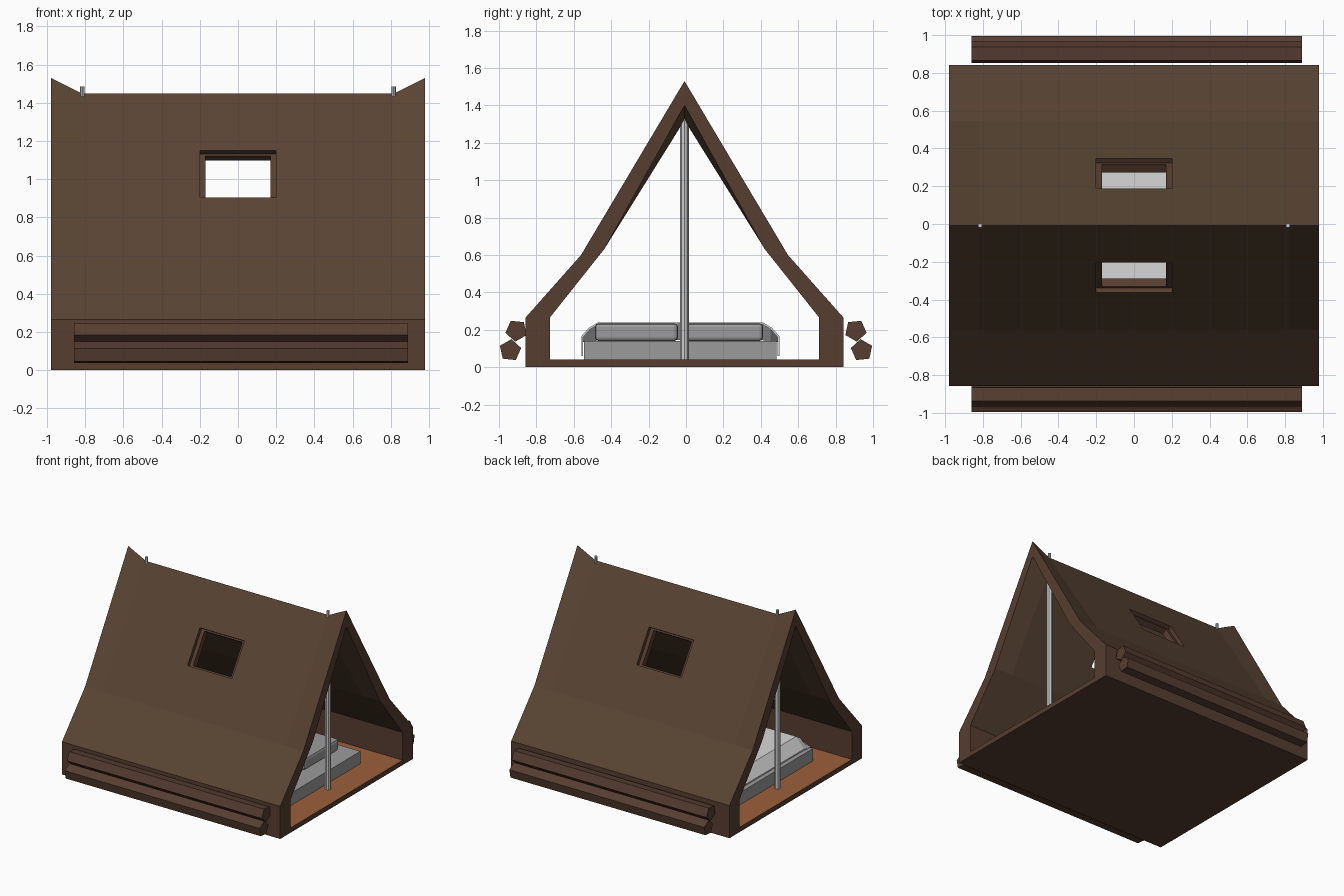
import bpy, bmesh, math
from mathutils import Matrix, Vector

if "Cube" in bpy.data.objects:
    bpy.data.objects.remove(bpy.data.objects["Cube"])

Y0 = -0.008          # centre line of the shelter
BED_Y = -0.03        # centre line of the bed


def mat(name, r, g, b):
    m = bpy.data.materials.new(name)
    m.diffuse_color = (r, g, b, 1)
    m.use_nodes = True
    m.node_tree.nodes["Principled BSDF"].inputs["Base Color"].default_value = m.diffuse_color
    return m


ROOF = mat("roof brown", 0.098, 0.057, 0.033)
WOOD = mat("wood brown", 0.094, 0.047, 0.030)
FLOOR = mat("floor orange brown", 0.34, 0.115, 0.046)
STEEL = mat("pole grey", 0.60, 0.60, 0.60)
SHEET = mat("blanket white", 0.68, 0.68, 0.68)
MATTRESS = mat("mattress grey", 0.33, 0.33, 0.33)


def add(name, bm, *mats):
    bmesh.ops.recalc_face_normals(bm, faces=bm.faces)
    me = bpy.data.meshes.new(name)
    bm.to_mesh(me)
    bm.free()
    for m in mats:
        me.materials.append(m)
    ob = bpy.data.objects.new(name, me)
    bpy.context.collection.objects.link(ob)
    return ob


def loft(name, rings, *mats):
    """Closed skin through a list of (x, [(y, z), ...]) sections."""
    bm = bmesh.new()
    loops = [[bm.verts.new((x, y, z)) for y, z in pts] for x, pts in rings]
    n = len(loops[0])
    for a, b in zip(loops, loops[1:]):
        for i in range(n):
            j = (i + 1) % n
            bm.faces.new((a[i], a[j], b[j], b[i]))
    bm.faces.new(loops[0])
    bm.faces.new(loops[-1])
    return add(name, bm, *mats)


def box(name, lo, hi, *mats, bevel=0):
    lo, hi = Vector(lo), Vector(hi)
    bm = bmesh.new()
    bmesh.ops.create_cube(bm, size=1, matrix=Matrix.Translation((lo + hi) / 2)
                          @ Matrix.Diagonal((*(hi - lo), 1)))
    if bevel:
        bmesh.ops.bevel(bm, geom=bm.edges[:], offset=bevel, segments=2,
                        profile=0.5, affect='EDGES')
    return add(name, bm, *mats)


def arch(half_outer, half_inner, yc):
    """Mirror half profiles (foot to top) into a closed arch."""
    def both(h):
        left = [(-y, z) for y, z in reversed(h) if y > 0]
        return h + left
    pts = both(half_outer) + both(half_inner)[::-1]
    return [(y + yc, z) for y, z in pts]


# Roof and walls: one arch section, apex rises at both ends
def section(top):
    return arch([(0.85, 0), (0.85, 0.265), (0.553, 0.6), (0, top)],
                [(0.72, 0), (0.72, 0.265), (0.43, 0.63), (0, top - 0.13)], Y0)


shell = loft("roof_shell", [(-0.98, section(1.53)), (-0.82, section(1.45)),
                            (0.82, section(1.45)), (0.98, section(1.53))], ROOF, WOOD)

# Stepped window openings in both slopes
for s in (-1, 1):
    for w, d, h in ((0.4, 0.06, 0.293), (0.34, 0.3, 0.268)):
        bm = bmesh.new()
        bmesh.ops.create_cube(bm, size=1, matrix=Matrix.Translation((0, s * 0.276 + Y0, 1.027))
                              @ Matrix.Rotation(s * 0.578, 4, 'X')
                              @ Matrix.Diagonal((w, d, h, 1)))
        cutter = add("window_cutter", bm)
        cutter.hide_render = True
        mod = shell.modifiers.new("window", 'BOOLEAN')
        mod.object = cutter
        mod.operation = 'DIFFERENCE'
        mod.solver = 'EXACT'
        bpy.context.view_layer.objects.active = shell
        bpy.ops.object.modifier_apply(modifier=mod.name)
        bpy.data.objects.remove(cutter)

# End rims, low side walls and window reveals are wood, slopes are roof
for p in shell.data.polygons:
    rim = abs(p.normal.x) > 0.9
    low = p.center.z < 0.27
    window = abs(p.center.x) < 0.21 and 0.85 < p.center.z < 1.18 and p.area < 0.06
    p.material_index = 1 if rim or low or window else 0

# Floor slab with a lighter top
floor = box("floor", (-0.98, -0.85 + Y0, 0), (0.98, 0.85 + Y0, 0.04), WOOD, FLOOR)
for p in floor.data.polygons:
    p.material_index = 1 if p.normal.z > 0.5 else 0

# Poles with a thinner pin through the ridge
for side, x in (("left", -0.815), ("right", 0.815)):
    for part, r, z0, z1 in (("pole", 0.023, 0.04, 1.36), ("pole_pin", 0.012, 1.36, 1.485)):
        bm = bmesh.new()
        bmesh.ops.create_cone(bm, cap_ends=True, segments=8, radius1=r, radius2=r,
                              depth=z1 - z0, matrix=Matrix.Translation((x, Y0, (z0 + z1) / 2)))
        add(f"{side}_{part}", bm, STEEL)

# Five-sided logs stacked along both sides
for side, s in (("front", -1), ("back", 1)):
    for level, y, z, turn in (("upper", 0.907, 0.196, -90), ("lower", 0.940, 0.090, 90)):
        ring = []
        for k in range(5):
            a = math.radians(turn + 6 + 72 * k)
            ring.append((s * (y + 0.06 * math.cos(a)), z + 0.06 * math.sin(a)))
        loft(f"{side}_{level}_log", [(-0.86, ring), (0.89, ring)], WOOD)

# Bed: mattress, two pillows, draped blanket
box("mattress", (-0.76, BED_Y - 0.515, 0.04), (0.76, BED_Y + 0.515, 0.14), MATTRESS)
for side, y in (("front", -0.265), ("back", 0.19)):
    box(side + "_pillow", (0.32, y - 0.222, 0.14), (0.62, y + 0.222, 0.235), MATTRESS, bevel=0.02)


def drape(drop):
    return arch([(0.53, 0.06), (0.53, 0.165 - drop * 0.3), (0.49, 0.21 - drop * 0.8), (0.44, 0.24 - drop)],
                [(0.52, 0.06), (0.52, 0.16 - drop * 0.3), (0.483, 0.202 - drop * 0.8), (0.437, 0.23 - drop)],
                BED_Y)


loft("blanket", [(-0.73, drape(0.085)), (-0.66, drape(0)), (0.3, drape(0))], SHEET)
